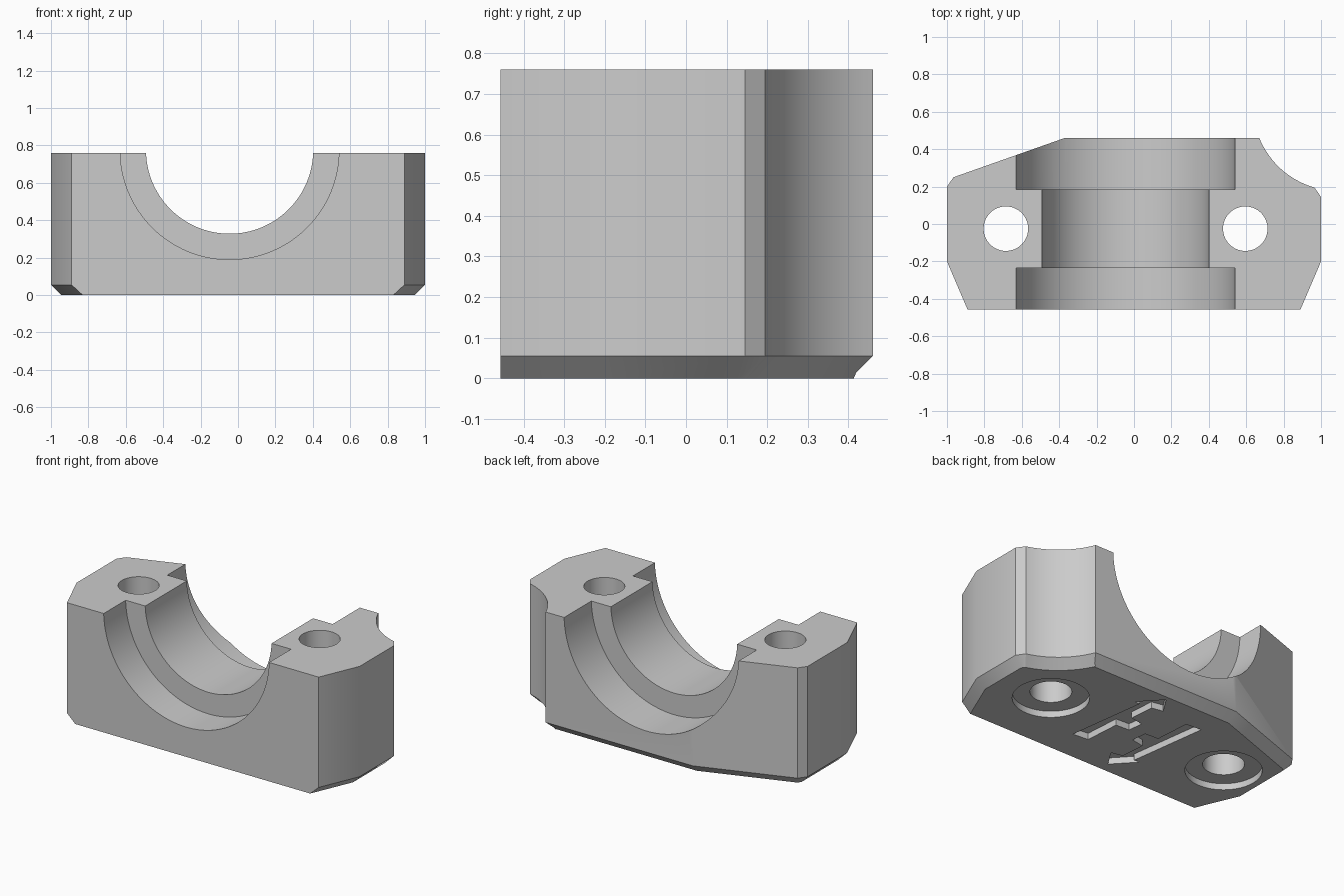
import bpy, bmesh, math
from mathutils import Vector, Matrix

default = bpy.data.objects.get("Cube")
if default:
    bpy.data.objects.remove(default, do_unlink=True)

HEIGHT, CHAMFER = 0.76, 0.055
BACK, FRONT = 0.46, -0.457

grey = bpy.data.materials.new("light_grey")
grey.use_nodes = True
grey.diffuse_color = (0.6, 0.6, 0.6, 1)
grey.node_tree.nodes["Principled BSDF"].inputs["Base Color"].default_value = grey.diffuse_color


def add_object(name, bm):
    bmesh.ops.recalc_face_normals(bm, faces=bm.faces)
    mesh = bpy.data.meshes.new(name)
    bm.to_mesh(mesh)
    bm.free()
    mesh.materials.append(grey)
    obj = bpy.data.objects.new(name, mesh)
    bpy.context.collection.objects.link(obj)
    return obj


def loft(name, layers):
    """Stack matching outlines, given as (points, z), into a closed solid."""
    bm = bmesh.new()
    rings = [[bm.verts.new((p[0], p[1], z)) for p in pts] for pts, z in layers]
    n = len(rings[0])
    for low, high in zip(rings, rings[1:]):
        for i in range(n):
            j = (i + 1) % n
            bm.faces.new((low[i], low[j], high[j], high[i]))
    bm.faces.new(rings[0][::-1])
    bm.faces.new(rings[-1])
    return add_object(name, bm)


def cylinder(name, radius, start, end, sides=96):
    """Cylinder between two points."""
    start, end = Vector(start), Vector(end)
    axis = end - start
    turn = axis.to_track_quat('Z', 'Y').to_matrix().to_4x4()
    bm = bmesh.new()
    bmesh.ops.create_cone(bm, cap_ends=True, segments=sides, radius1=radius, radius2=radius,
                          depth=axis.length, matrix=Matrix.Translation((start + end) / 2) @ turn)
    return add_object(name, bm)


def inset(points, distance):
    """Move every edge inward except the front one."""
    result = []
    n = len(points)
    for i, p in enumerate(points):
        lines = []
        for a, b in ((points[i - 1], p), (p, points[(i + 1) % n])):
            d = (b - a).normalized()
            front = abs(a.y - FRONT) < 1e-4 and abs(b.y - FRONT) < 1e-4
            lines.append((Vector((-d.y, d.x)), 0 if front else distance))
        (n1, d1), (n2, d2) = lines
        det = n1.x * n2.y - n1.y * n2.x
        result.append(p + Vector((d1 * n2.y - d2 * n1.y, n1.x * d2 - n2.x * d1)) / det)
    return result


# Block outline with a concave scoop at the back left corner
scoop_start, scoop_end = Vector((0.965, 0.195)), Vector((0.67, BACK))
chord = scoop_end - scoop_start
sag = 0.046
radius = (chord.length ** 2 / 4 + sag ** 2) / (2 * sag)
away = Vector((chord.y, -chord.x)).normalized()
centre = (scoop_start + scoop_end) / 2 + away * (radius - sag)
half = math.asin(chord.length / 2 / radius)
middle = math.atan2(-away.y, -away.x)
steps = 16
scoop = [centre + radius * Vector((math.cos(t), math.sin(t)))
         for t in (middle + half - 2 * half * i / steps for i in range(steps + 1))]
outline = [Vector(p) for p in ((-0.89, FRONT), (0.89, FRONT), (1, -0.2), (1, 0.145))]
outline += scoop
outline += [Vector(p) for p in ((-0.37, BACK), (-0.965, 0.25), (-1, 0.2), (-1, -0.2))]
body = loft("bearing_block", [(inset(outline, CHAMFER), 0), (outline, CHAMFER), (outline, HEIGHT)])

# Stepped half-round channel
CX, CZ = -0.045, 0.775
cutters = [cylinder("channel_cutter", r, (CX, a, CZ), (CX, b, CZ), 128)
           for r, a, b in ((0.447, -0.6, 0.6), (0.585, -0.7, -0.235), (0.585, 0.185, 0.7))]

# Bolt holes with shallow counterbores underneath
for x in (-0.685, 0.595):
    cutters.append(cylinder("bolt_hole_cutter", 0.119, (x, -0.025, -0.2), (x, -0.025, 1), 64))
    cutters.append(cylinder("counterbore_cutter", 0.22, (x, -0.025, -0.1), (x, -0.025, 0.04), 64))

# Pair of opposed arrow recesses in the underside
arrow = [(0.235, -0.26), (0.165, 0.25), (0.205, 0.245), (0.08, 0.38), (0.01, 0.27), (0.085, 0.255),
         (0.097, 0.095), (0.01, 0.08), (0.022, -0.018), (0.114, -0.023), (0.13, -0.25)]
for s in (1, -1):
    pts = [(-0.028 + s * (x + 0.028), -0.006 + s * (y + 0.006)) for x, y in arrow]
    cutters.append(loft("arrow_cutter", [(pts, -0.1), (pts, 0.04)]))

# Cut everything from the block
bpy.context.view_layer.objects.active = body
for cutter in cutters:
    cutter.hide_render = True
    mod = body.modifiers.new("cut", 'BOOLEAN')
    mod.operation, mod.solver, mod.object = 'DIFFERENCE', 'EXACT', cutter
    bpy.ops.object.modifier_apply(modifier=mod.name)
    bpy.data.objects.remove(cutter, do_unlink=True)

bpy.ops.object.select_all(action='DESELECT')
body.select_set(True)
bpy.ops.object.shade_smooth_by_angle(angle=math.radians(25))
